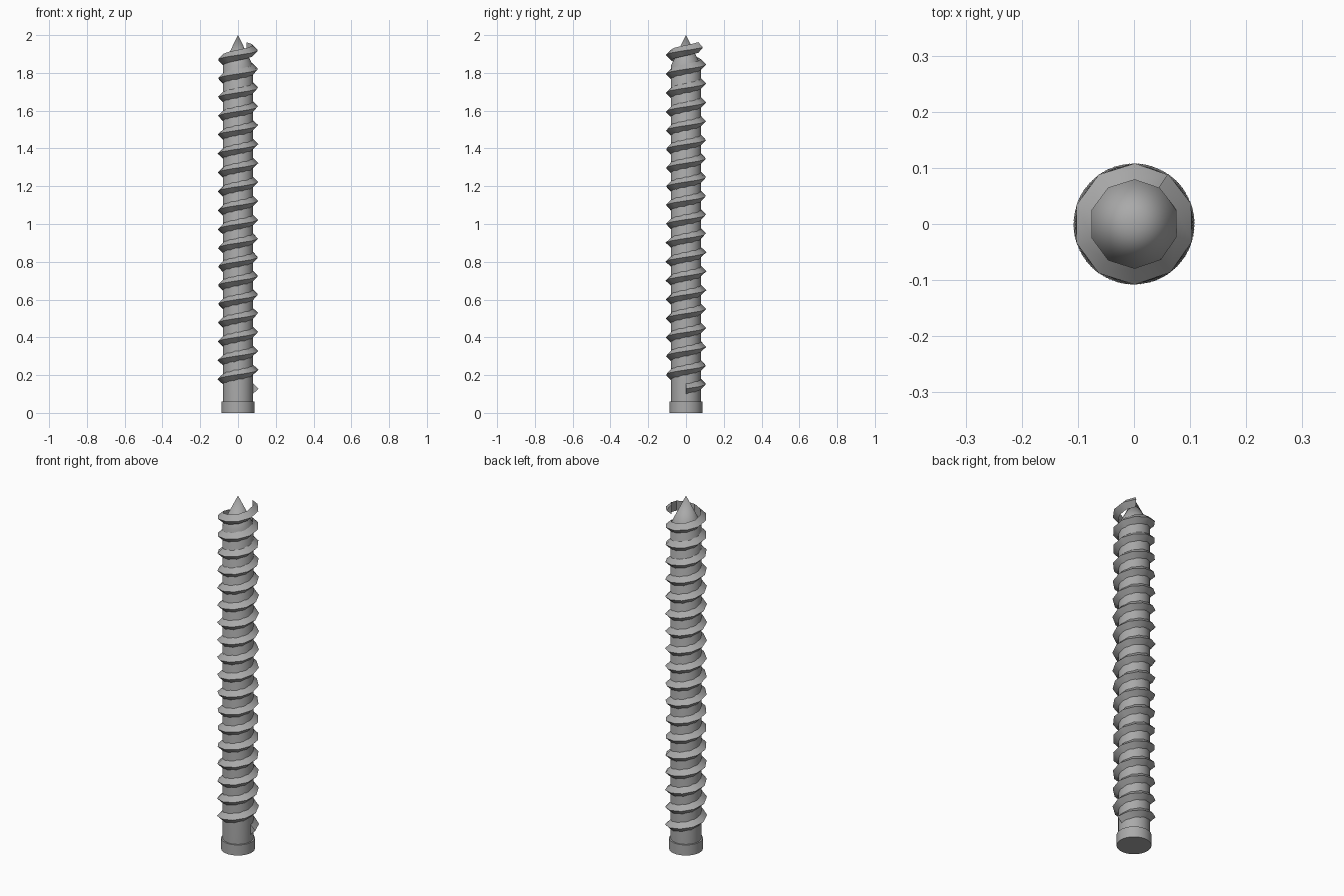
import bpy, bmesh, math

cube = bpy.data.objects.get("Cube")
if cube:
    bpy.data.objects.remove(cube, do_unlink=True)

steel = bpy.data.materials.new("grey_steel")
GREY = (0.4, 0.4, 0.4, 1)
steel.diffuse_color = GREY
steel.use_nodes = True
steel.node_tree.nodes["Principled BSDF"].inputs["Base Color"].default_value = GREY


def finish(name, bm):
    bmesh.ops.recalc_face_normals(bm, faces=bm.faces)
    mesh = bpy.data.meshes.new(name)
    bm.to_mesh(mesh)
    bm.free()
    mesh.materials.append(steel)
    obj = bpy.data.objects.new(name, mesh)
    bpy.context.collection.objects.link(obj)
    return obj


def lathe(name, profile, sides=32):
    """Spin a list of (radius, z) points around the z axis."""
    bm = bmesh.new()
    verts = [bm.verts.new((r, 0, z)) for r, z in profile]
    edges = [bm.edges.new(pair) for pair in zip(verts, verts[1:])]
    bmesh.ops.spin(bm, geom=verts + edges, cent=(0, 0, 0), axis=(0, 0, 1),
                   angle=math.tau, steps=sides)
    bmesh.ops.remove_doubles(bm, verts=bm.verts, dist=0.0001)
    return finish(name, bm)


def smooth(obj):
    bpy.ops.object.select_all(action="DESELECT")
    obj.select_set(True)
    bpy.context.view_layer.objects.active = obj
    bpy.ops.object.shade_smooth_by_angle(angle=math.radians(30))


# Collar, shaft and pointed tip
ROOT, CREST = 0.079, 0.108
body = lathe("shaft_with_collar_and_tip",
             [(0, 0), (0.087, 0), (0.087, 0.06), (ROOT, 0.06), (ROOT, 1.84), (0, 2)])
smooth(body)

# Helical thread with a triangular section, ending free beside the tip
START, PITCH, HALF = 0.128, 0.0995, 0.028
STEPS = 180
TURNS = 18 + 56 / 360
section = [(ROOT, -HALF), (CREST, 0), (ROOT, HALF)]

bm = bmesh.new()
rings = []
for i in range(STEPS + 1):
    turn = TURNS * i / STEPS
    a = math.tau * turn
    rings.append([bm.verts.new((r * math.cos(a), r * math.sin(a), START + PITCH * turn + dz))
                  for r, dz in section])
for low, high in zip(rings, rings[1:]):
    for j in range(3):
        k = (j + 1) % 3
        bm.faces.new((low[j], low[k], high[k], high[j]))
bm.faces.new(rings[0])
bm.faces.new(rings[-1])
smooth(finish("helical_thread", bm))
